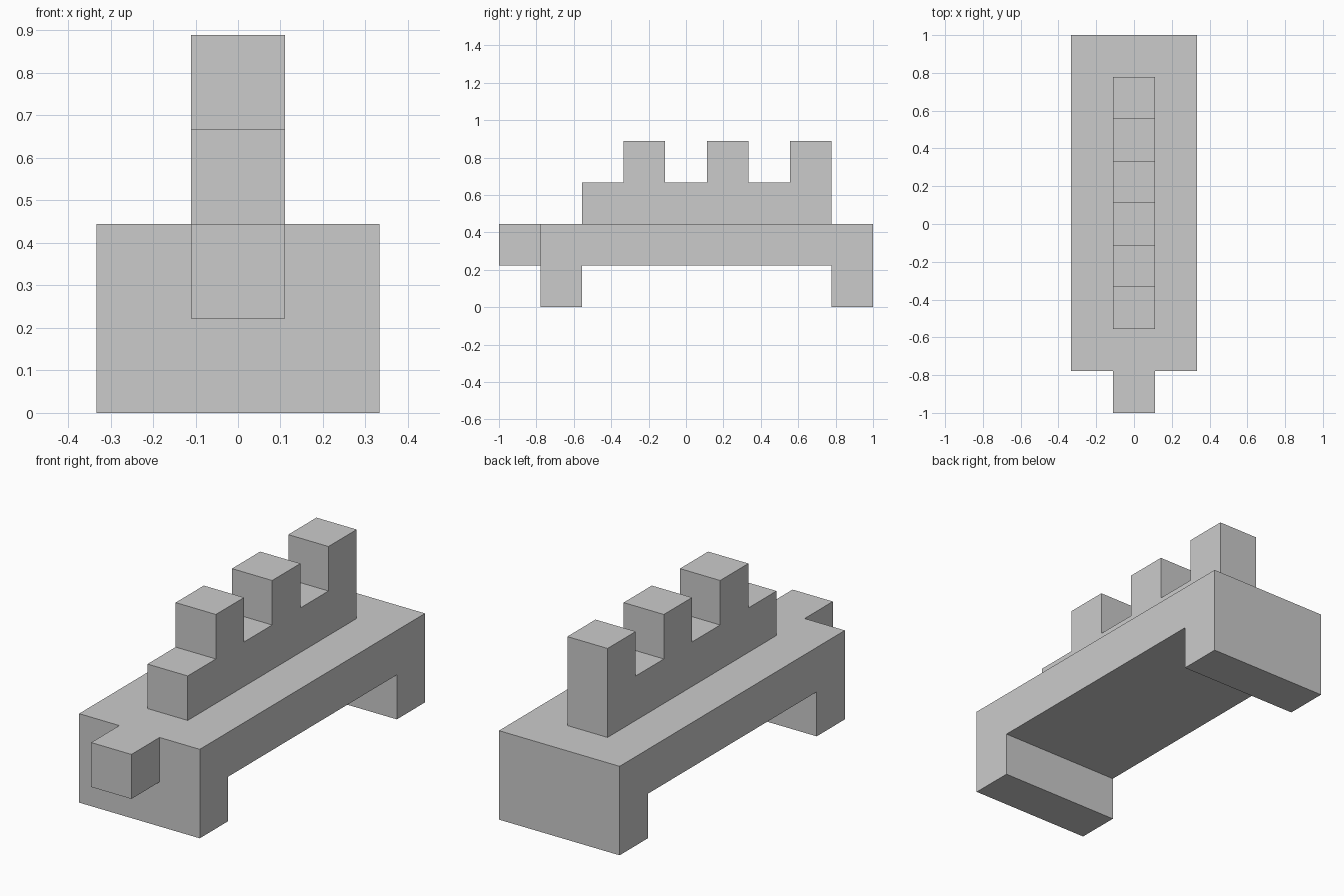
import bpy
import bmesh

if "Cube" in bpy.data.objects:
    bpy.data.objects.remove(bpy.data.objects["Cube"])

U = 2 / 9  # one block of the model's regular grid


def extrude_profile(name, points, width):
    """Extrude a (y, z) outline, given in blocks, symmetrically along x."""
    bm = bmesh.new()
    half = width * U / 2
    face = bm.faces.new([bm.verts.new((-half, y * U, z * U)) for y, z in points])
    side = bmesh.ops.extrude_face_region(bm, geom=[face])
    verts = [v for v in side["geom"] if isinstance(v, bmesh.types.BMVert)]
    bmesh.ops.translate(bm, verts=verts, vec=(2 * half, 0, 0))
    bmesh.ops.recalc_face_normals(bm, faces=bm.faces)
    mesh = bpy.data.meshes.new(name)
    bm.to_mesh(mesh)
    bm.free()
    obj = bpy.data.objects.new(name, mesh)
    bpy.context.collection.objects.link(obj)
    return obj


# Body: slab with a full-width foot at each end
extrude_profile("body", [(-3.5, 0), (-2.5, 0), (-2.5, 1), (3.5, 1),
                         (3.5, 0), (4.5, 0), (4.5, 2), (-3.5, 2)], 3)

# Front block: small cube flush with the top of the body
extrude_profile("front_block", [(-4.5, 1), (-3.5, 1), (-3.5, 2), (-4.5, 2)], 1)

# Crest: narrow ridge with three evenly spaced teeth
crest = [(3.5, 2), (-2.5, 2), (-2.5, 3)]
for y in (-1.5, 0.5, 2.5):
    crest += [(y, 3), (y, 4), (y + 1, 4)]
    if y < 2:
        crest.append((y + 1, 3))
extrude_profile("crest", crest, 1)
